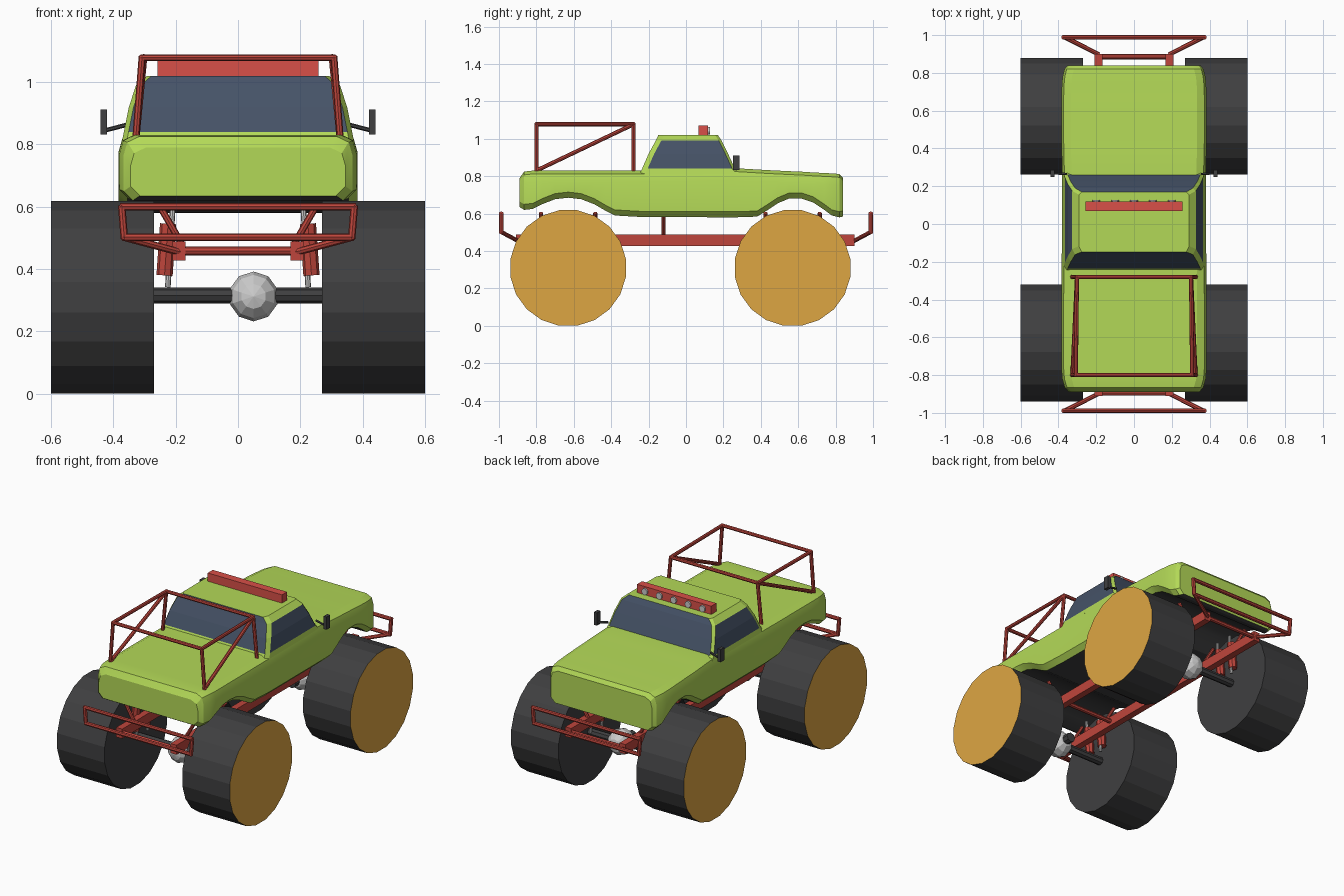
import bpy, bmesh
from math import pi
from mathutils import Vector, Matrix

if "Cube" in bpy.data.objects:
    bpy.data.objects.remove(bpy.data.objects["Cube"])


def material(name, rgb):
    m = bpy.data.materials.new(name)
    m.diffuse_color = (*rgb, 1)
    m.use_nodes = True
    m.node_tree.nodes["Principled BSDF"].inputs["Base Color"].default_value = m.diffuse_color
    return m


LIME = material("lime_paint", (0.45, 0.69, 0.095))
RED = material("red_steel", (0.52, 0.06, 0.045))
LAMP_RED = material("lamp_red", (0.69, 0.08, 0.065))
DARK = material("dark_rubber", (0.05, 0.05, 0.052))
GLASS = material("tinted_glass", (0.06, 0.085, 0.135))
ORANGE = material("orange_hub", (0.73, 0.38, 0.055))


def finish(name, bm, *mats):
    bmesh.ops.recalc_face_normals(bm, faces=bm.faces)
    me = bpy.data.meshes.new(name)
    bm.to_mesh(me)
    bm.free()
    ob = bpy.data.objects.new(name, me)
    bpy.context.collection.objects.link(ob)
    for m in mats:
        me.materials.append(m)
    return ob


def bars(name, segments, r, mat=None, sides=8, mirror=False):
    """One object made of straight round bars; mirror adds the -x copies."""
    bm = bmesh.new()
    segs = [(Vector(a), Vector(b)) for a, b in segments]
    if mirror:
        flip = Vector((-1, 1, 1))
        segs += [(a * flip, b * flip) for a, b in segs]
    for a, b in segs:
        d = b - a
        rot = d.to_track_quat('Z', 'Y').to_matrix().to_4x4()
        bmesh.ops.create_cone(bm, cap_ends=True, segments=sides, radius1=r, radius2=r,
                              depth=d.length + r * 0.8,
                              matrix=Matrix.Translation((a + b) / 2) @ rot)
    return finish(name, bm, *([mat] if mat else []))


def box(name, x, y, z, mat):
    bm = bmesh.new()
    lo, hi = Vector((x[0], y[0], z[0])), Vector((x[1], y[1], z[1]))
    bmesh.ops.create_cube(bm, size=1, matrix=Matrix.Translation((lo + hi) / 2)
                          @ Matrix.Diagonal((*(hi - lo), 1)))
    return finish(name, bm, mat)


def loft(name, rings, pick, *mats):
    """Skin closed rings; pick(ring, side) gives the material slot."""
    bm = bmesh.new()
    vs = [[bm.verts.new(p) for p in ring] for ring in rings]
    n = len(vs[0])
    for i in range(len(vs) - 1):
        for j in range(n):
            k = (j + 1) % n
            f = bm.faces.new((vs[i][j], vs[i][k], vs[i + 1][k], vs[i + 1][j]))
            f.material_index = pick(i, j)
    bm.faces.new(vs[0])
    bm.faces.new(vs[-1])
    return finish(name, bm, *mats)


# Body: cross-sections along y as (y, bottom z, top z, half width)
stations = [
    (-.89, .635, .79, .345), (-.865, .62, .825, .367), (-.82, .625, .83, .38),
    (-.77, .65, .83, .384), (-.70, .677, .83, .384), (-.63, .685, .83, .384),
    (-.56, .677, .83, .384), (-.49, .65, .83, .384), (-.43, .615, .83, .384),
    (-.38, .59, .83, .384), (-.24, .582, .83, .383), (.26, .58, .843, .38),
    (.38, .584, .836, .383), (.43, .615, .833, .384), (.49, .655, .83, .384),
    (.55, .68, .827, .384), (.62, .68, .824, .384), (.68, .66, .82, .384),
    (.74, .62, .817, .382), (.78, .59, .815, .378), (.82, .58, .812, .368),
    (.84, .585, .79, .352)]
rings = []
for y, zb, zt, w in stations:
    half = [(w - .03, zb), (w, zb + .03), (w, zt - .06), (w - .012, zt - .018), (w - .05, zt)]
    rings.append([(x, y, z) for x, z in half] + [(-x, y, z) for x, z in reversed(half)])
body = loft("body_shell", rings, lambda i, j: 1 if j == 9 else 0, LIME, DARK)
bpy.context.view_layer.objects.active = body
body.select_set(True)
bpy.ops.object.shade_smooth_by_angle(angle=0.4)

# Cab: chamfered rectangles stacked in z as (z, half width, rear y, windscreen y)
rings = []
for z, w, y0, y1 in [(.81, .372, -.25, .29), (.84, .366, -.235, .262), (.92, .35, -.2, .225),
                     (.99, .327, -.162, .19), (1.02, .292, -.148, .17)]:
    half = [(w - .015, y0), (w, y0 + .03), (w, y1 - .015), (w - .015, y1)]
    rings.append([(x, y, z) for x, y in half] + [(-x, y, z) for x, y in reversed(half)])


def cab_mat(i, j):
    if i == 0 or j in (0, 2, 4, 6):
        return 0
    return 1 if (i < 3 or j in (3, 7)) else 0


loft("cab", rings, cab_mat, LIME, GLASS)

# Roof light bar with five lamps
box("light_bar", (-.258, .258), (.068, .118), (1.015, 1.072), LAMP_RED)
bars("roof_lamps", [((x, .115, 1.043), (x, .12, 1.043)) for x in (-.2, -.1, 0, .1, .2)],
     .02, sides=12)

# Wing mirrors
for s, side in ((1, "right"), (-1, "left")):
    box(side + "_mirror", sorted((s * .42, s * .441)), (.25, .285), (.832, .912), DARK)
bars("mirror_stems", [((.36, .265, .862), (.425, .268, .845))], .007, DARK, 6, True)

# Wheels: tyre plus orange outer disc
for y, end in ((-.63, "front"), (.57, "rear")):
    for s, side in ((1, "right"), (-1, "left")):
        bm = bmesh.new()
        rot = Matrix.Rotation(pi / 2, 4, 'Y') @ Matrix.Rotation(pi / 20, 4, 'Z')
        bmesh.ops.create_cone(bm, cap_ends=True, segments=20, radius1=.3125, radius2=.3125,
                              depth=.33, matrix=Matrix.Translation((s * .435, y, .3095)) @ rot)
        bm.normal_update()
        for f in bm.faces:
            f.material_index = 1 if f.normal.x * s > .9 else 0
        finish(f"{end}_{side}_wheel", bm, DARK, ORANGE)

    # Axle, differential and pinion stub
    bars(end + "_axle", [((-.29, y, .315), (.29, y, .315))], .025, DARK, 8)
    bm = bmesh.new()
    bmesh.ops.create_uvsphere(bm, u_segments=10, v_segments=6, radius=.08,
                              matrix=Matrix.Translation((.05, y, .312)) @ Matrix.Rotation(pi / 2, 4, 'X'))
    finish(end + "_differential", bm)
    inner = 1 if y < 0 else -1
    bars(end + "_pinion", [((.05, y, .312), (.05, y + inner * .1, .312))], .03, DARK, 8)

    # Paired shock absorbers
    rods = [((.225, y + d, .345), (.21, y + d, .585)) for d in (-.055, .055)]
    bars(end + "_shock_rods", rods, .009, None, 8, True)
    cans = [((.235, y + d, .39), (.225, y + d, .535)) for d in (-.055, .055)]
    bars(end + "_shock_bodies", cans, .026, RED, 8, True)

# Ladder frame
for s, side in ((1, "right"), (-1, "left")):
    box(side + "_frame_rail", sorted((s * .168, s * .21)), (-.91, .9), (.428, .488), RED)
bars("frame_cross_bars", [((-.19, y, .458), (.19, y, .458))
                          for y in (-.895, -.42, -.12, .12, .36, .885)], .014, RED)
bars("body_mounts", [((.18, y, .48), (.25, y, .6))
                     for y in (-.775, -.485, -.12, .425, .715)], .011, RED, 8, True)

# Bumpers: tube hoop with arms back to the rails
for s, end in ((-1, "front"), (1, "rear")):
    y = s * .988
    segs = [((-.373, y, .6), (.373, y, .6)), ((-.365, y, .502), (.365, y, .502))]
    for m in (1, -1):
        segs += [((m * .365, y, .502), (m * .373, y, .6)),
                 ((m * .365, y, .502), (m * .19, s * .9, .455)),
                 ]
    bars(end + "_bumper", segs, .012, RED)

# Roll cage over the bed
T, B = 1.078, .82
a, b = -.8, -.28
bars("roll_cage_sides", [((.328, a, B), (.308, a, T)), ((.328, b, B), (.302, b, T)),
                         ((.308, a, T), (.302, b, T)), ((.326, a, B + .01), (.302, b, T))],
     .011, RED, 8, True)
bars("roll_cage_hoops", [((-.308, a, T), (.308, a, T)), ((-.302, b, T), (.302, b, T))], .011, RED)
